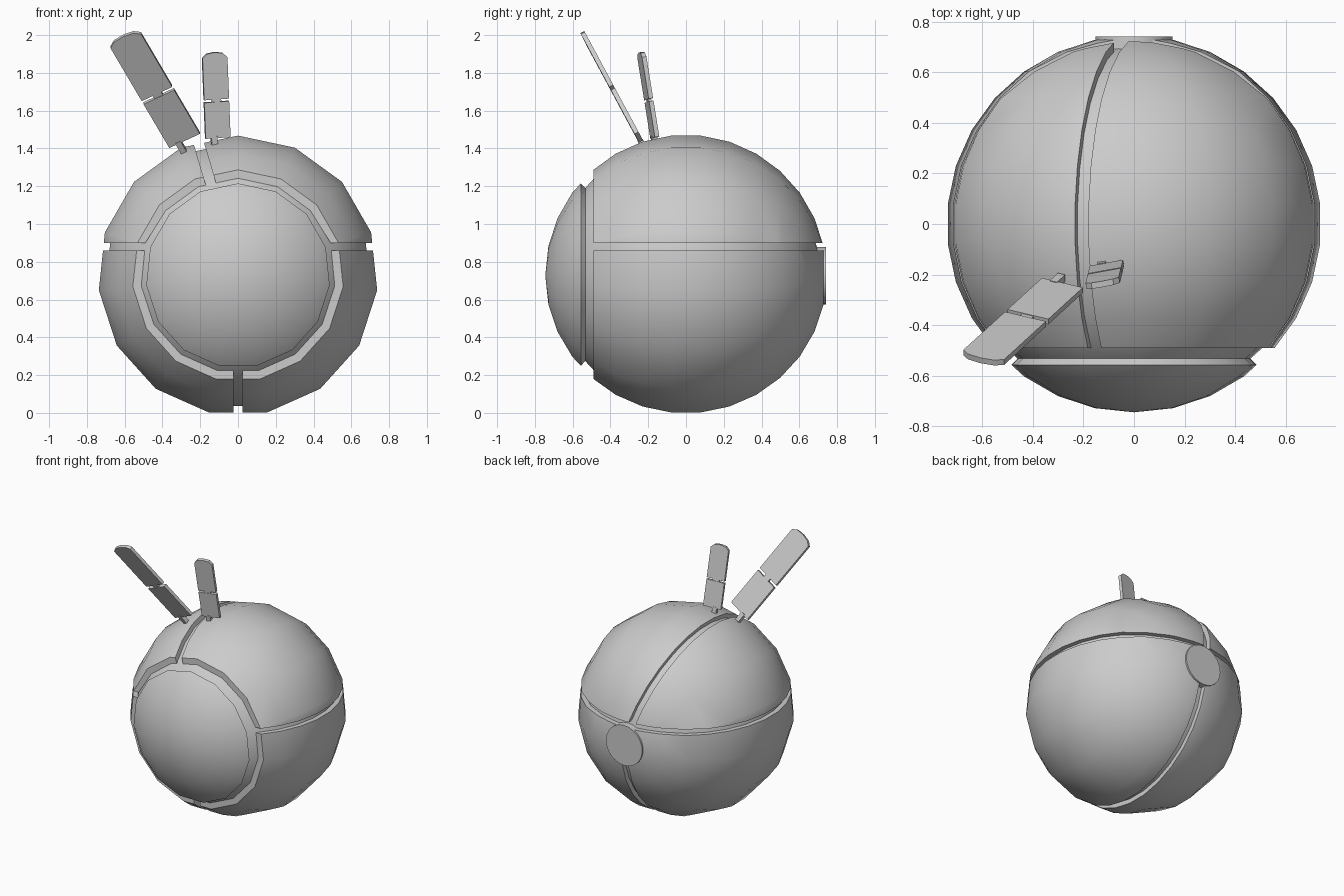
import bpy, bmesh
from math import sin, cos, pi, radians
from mathutils import Vector, Matrix

if "Cube" in bpy.data.objects:
    bpy.data.objects.remove(bpy.data.objects["Cube"])

R, CORE, SIDES = 0.745, 0.71, 15
CENTRE = Vector((0, 0, 0.727))


def revolve(profile, sides=SIDES):
    """Spin (radius, y) points around the y axis, one corner pointing up."""
    bm = bmesh.new()
    rings = []
    for r, y in profile:
        if r < 1e-5:
            rings.append([bm.verts.new((0, y, 0))] * sides)
        else:
            rings.append([bm.verts.new((r * cos(pi / 2 + 2 * pi * i / sides), y,
                                        r * sin(pi / 2 + 2 * pi * i / sides))) for i in range(sides)])
    for a, b in zip(rings, rings[1:]):
        for i in range(sides):
            j = (i + 1) % sides
            bm.faces.new(list(dict.fromkeys((a[i], a[j], b[j], b[i]))))
    bmesh.ops.recalc_face_normals(bm, faces=bm.faces)
    return bm


def arc(radius, start=-90, end=90):
    return [(radius * cos(radians(a)) if abs(a) < 90 else 0, radius * sin(radians(a)))
            for a in range(start, end + 1, 12)]


def finish(bm, name, offset=CENTRE):
    mesh = bpy.data.meshes.new(name)
    bm.to_mesh(mesh)
    bm.free()
    ob = bpy.data.objects.new(name, mesh)
    ob.location = offset
    bpy.context.collection.objects.link(ob)
    bpy.ops.object.select_all(action='DESELECT')
    ob.select_set(True)
    bpy.context.view_layer.objects.active = ob
    bpy.ops.object.shade_smooth_by_angle(angle=radians(30))
    return ob


def shell_panel(name, planes):
    """Trim the sphere by (point, outward normal) planes and turn the cut edges inward."""
    bm = revolve(arc(R))
    for co, no in planes:
        bmesh.ops.bisect_plane(bm, geom=bm.verts[:] + bm.edges[:] + bm.faces[:], dist=1e-5,
                               plane_co=co, plane_no=no, clear_outer=True)
    rim = [e for e in bm.edges if e.is_boundary]
    new = bmesh.ops.extrude_edge_only(bm, edges=rim)["geom"]
    for v in (g for g in new if isinstance(g, bmesh.types.BMVert)):
        touching = [(c, n) for c, n in planes if abs((v.co - c).dot(n)) < 1e-3]
        v.co *= 0.92
        for _ in range(8):
            for c, n in touching:
                v.co -= n * (v.co - c).dot(n)
    bmesh.ops.recalc_face_normals(bm, faces=bm.faces)
    finish(bm, name)


# Inner core visible in the seams
finish(revolve(arc(CORE)), "inner_core")

# Four outer shell panels, separated by seams
front = (Vector((0, -0.49, 0)), Vector((0, -1, 0)))
back = (Vector((0, 0.73, 0)), Vector((0, 1, 0)))
above = (Vector((0, 0, 0.90 - CENTRE.z)), Vector((0, 0, -1)))
below = (Vector((0, 0, 0.86 - CENTRE.z)), Vector((0, 0, 1)))
seam = radians(106.5)
for side, s in (("left", 1), ("right", -1)):
    n_top = Vector((sin(seam), 0, -cos(seam))) * s
    n_low = Vector((s, 0, 0))
    shell_panel("upper_shell_" + side, [front, back, above, (-n_top * 0.027, n_top)])
    shell_panel("lower_shell_" + side, [front, back, below, (-n_low * 0.025, n_low)])

# Front dome with chamfered rim
finish(revolve([(0, -0.525), (0.455, -0.525), (0.488, -0.557)] + arc(R, -90, -54)[::-1]), "front_dome")

# Round plate at the back
finish(revolve([(0, 0.66), (0.152, 0.66), (0.152, 0.741), (0, 0.741)], 24), "back_plate")


def plate(name, frame, outline, thick):
    """Extrude an outline of (across, along) points in the ear frame."""
    bm = bmesh.new()
    f = bm.faces.new([bm.verts.new((x, -thick / 2, z)) for x, z in outline])
    top = bmesh.ops.extrude_face_region(bm, geom=[f])["geom"]
    for v in (g for g in top if isinstance(g, bmesh.types.BMVert)):
        v.co.y += thick
    bmesh.ops.recalc_face_normals(bm, faces=bm.faces)
    bmesh.ops.transform(bm, matrix=frame, verts=bm.verts)
    finish(bm, name, Vector())


def ear(name, base, along, across, half, stem):
    length = Vector(along).length
    z = Vector(along).normalized()
    x = Vector(across)
    x = (x - z * x.dot(z)).normalized()
    y = z.cross(x)
    frame = Matrix.Translation(base) @ Matrix((x, y, z)).transposed().to_4x4()

    def box(c, hw, z0, z1):
        return [(c - hw, z0), (c + hw, z0), (c + hw, z1), (c - hw, z1)]

    a, b = length * 0.42, length * 0.45
    h = half
    plate(name + "_lower", frame, box(0, h, 0, a), 0.024)
    plate(name + "_upper", frame, [(-h, b), (h, b), (h, length - 0.03), (h * 0.65, length - 0.007),
                                   (0, length), (-h * 0.65, length - 0.007), (-h, length - 0.03)], 0.024)
    plate(name + "_hinge", frame, box(0, 0.025, a - 0.01, b + 0.01), 0.018)
    plate(name + "_stem", frame, box(stem, 0.016, -0.06, 0.01), 0.03)


# Two flat jointed ears on top
ear("ear_left", (-0.283, -0.243, 1.445), (-0.325, -0.297, 0.552), (0.155, -0.046, 0.09), 0.091, -0.035)
ear("ear_right", (-0.107, -0.165, 1.457), (-0.018, -0.073, 0.453), (0.135, 0.025, 0.007), 0.067, -0.02)
